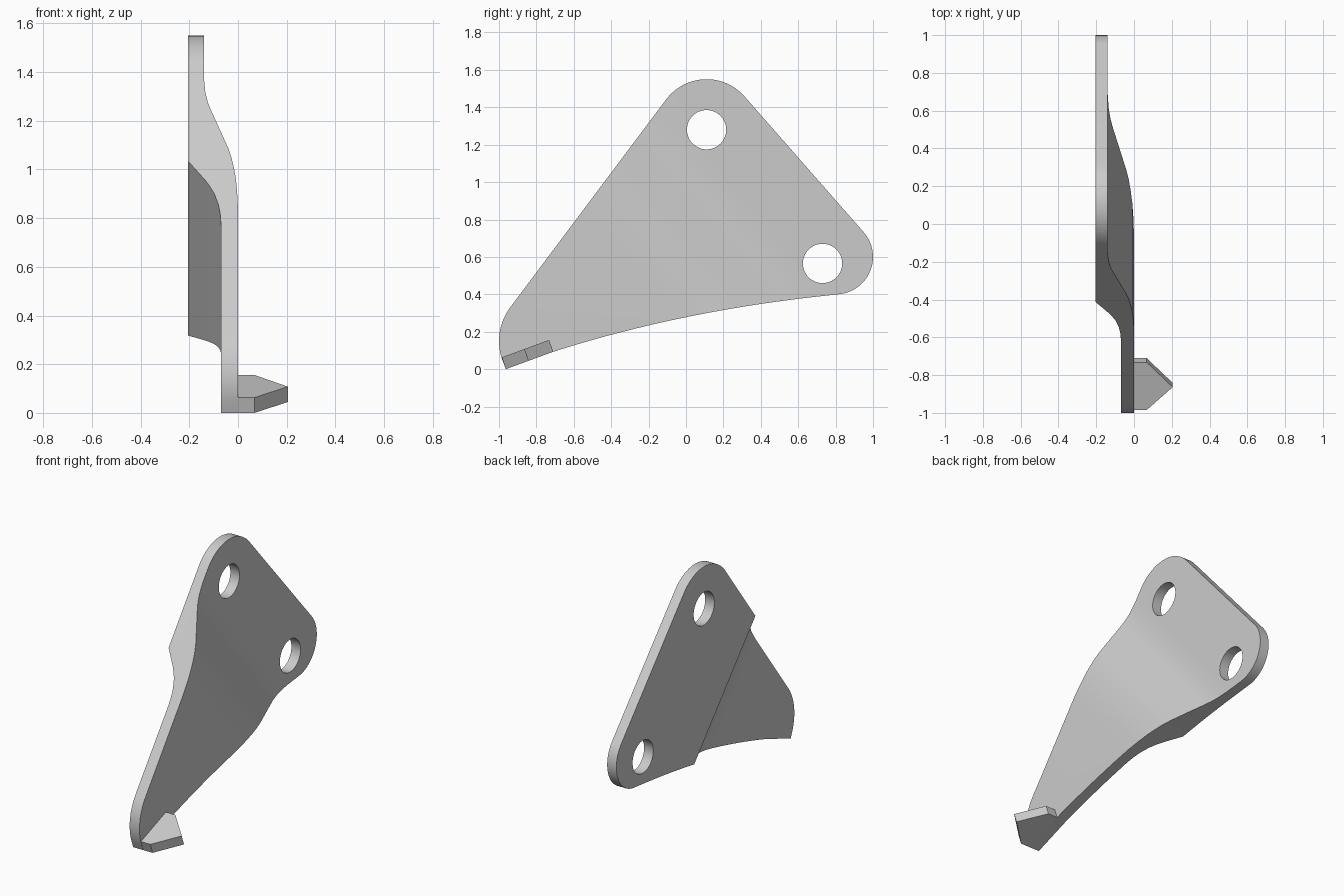
import bpy, bmesh, math
from mathutils import Vector

cube = bpy.data.objects.get("Cube")
if cube:
    bpy.data.objects.remove(cube)

grey = bpy.data.materials.new("light_grey")
grey.use_nodes = True
colour = (0.6, 0.6, 0.6, 1)
grey.diffuse_color = colour
grey.node_tree.nodes["Principled BSDF"].inputs["Base Color"].default_value = colour


def prism(name, points, offset):
    """Solid made by moving a planar outline along an offset."""
    bm = bmesh.new()
    face = bm.faces.new([bm.verts.new(p) for p in points])
    moved = bmesh.ops.extrude_face_region(bm, geom=[face])["geom"]
    bmesh.ops.translate(bm, vec=offset,
                        verts=[v for v in moved if isinstance(v, bmesh.types.BMVert)])
    bmesh.ops.recalc_face_normals(bm, faces=bm.faces)
    mesh = bpy.data.meshes.new(name)
    bm.to_mesh(mesh)
    bm.free()
    mesh.materials.append(grey)
    obj = bpy.data.objects.new(name, mesh)
    bpy.context.collection.objects.link(obj)
    return obj


def arc(cy, cz, r, start, end, steps):
    """Points (y, z) along an arc, angles in degrees."""
    angles = [math.radians(start + (end - start) * i / steps) for i in range(steps + 1)]
    return [(cy + r * math.cos(a), cz + r * math.sin(a)) for a in angles]


def cut(target, cutter, operation):
    """Apply a boolean and discard the cutter."""
    mod = target.modifiers.new("cut", "BOOLEAN")
    mod.object, mod.operation, mod.solver = cutter, operation, "EXACT"
    bpy.context.view_layer.objects.active = target
    bpy.ops.object.modifier_apply(modifier=mod.name)
    bpy.data.objects.remove(cutter)


# Joggled plate section: distance across the bend, then x
across = Vector((0, 0.756, 0.655))
along = Vector((0, 0.655, -0.756))
section = [(-1.5, 0), (0.13, 0), (0.22, -0.004), (0.28, -0.009), (0.334, -0.017),
           (0.385, -0.027), (0.434, -0.041), (0.63, -0.114), (0.665, -0.125),
           (0.71, -0.134), (0.78, -0.14), (2, -0.14), (2, -0.205), (0.366, -0.205),
           (0.271, -0.135), (0.24, -0.116), (0.205, -0.098), (0.15, -0.081),
           (0.1, -0.073), (0.05, -0.07), (-1.5, -0.07)]
plate = prism("bracket_plate",
              [across * s + Vector((x, 0, 0)) - along * 3 for s, x in section], along * 6)

# Rounded triangular outline with a gently curved lower edge
outline = arc(0.8, 0.6, 0.2, -85, 40.9, 20)
outline += arc(0.11, 1.28, 0.27, 40.9, 143.1, 20)
outline += arc(-0.7, 0.15, 0.3, 143.1, 209.5, 12)
outline[-1] = (-0.963, 0)
start, bend, end = Vector((-0.71, 0.093)), Vector((0.0, 0.32)), Vector((0.817, 0.4))
for i in range(16):
    t = i / 16
    outline.append(tuple(start * (1 - t) ** 2 + bend * 2 * t * (1 - t) + end * t * t))
blank = prism("outline_blank", [(-0.5, y, z) for y, z in outline], Vector((1, 0, 0)))
cut(plate, blank, "INTERSECT")

# Bolt holes
for y, z in ((0.11, 1.28), (0.73, 0.565)):
    rim = arc(y, z, 0.105, 0, 352.5, 47)
    cut(plate, prism("hole_cutter", [(-0.5, *p) for p in rim], Vector((1, 0, 0))),
        "DIFFERENCE")

# Pointed side tab along the lower edge
corner = Vector((0, -0.963, 0))
edge = Vector((0, 0.253, 0.093))
tab_outline = [(0, 0), (0.067, 0), (0.205, 0.48), (0.067, 1), (0, 1)]
tab = prism("pointed_tab", [corner + edge * t + Vector((x, 0, 0)) for x, t in tab_outline],
            Vector((0, -0.022, 0.063)))

for obj in (plate, tab):
    bpy.ops.object.select_all(action="DESELECT")
    obj.select_set(True)
    bpy.context.view_layer.objects.active = obj
    bpy.ops.object.shade_smooth_by_angle(angle=math.radians(25))
